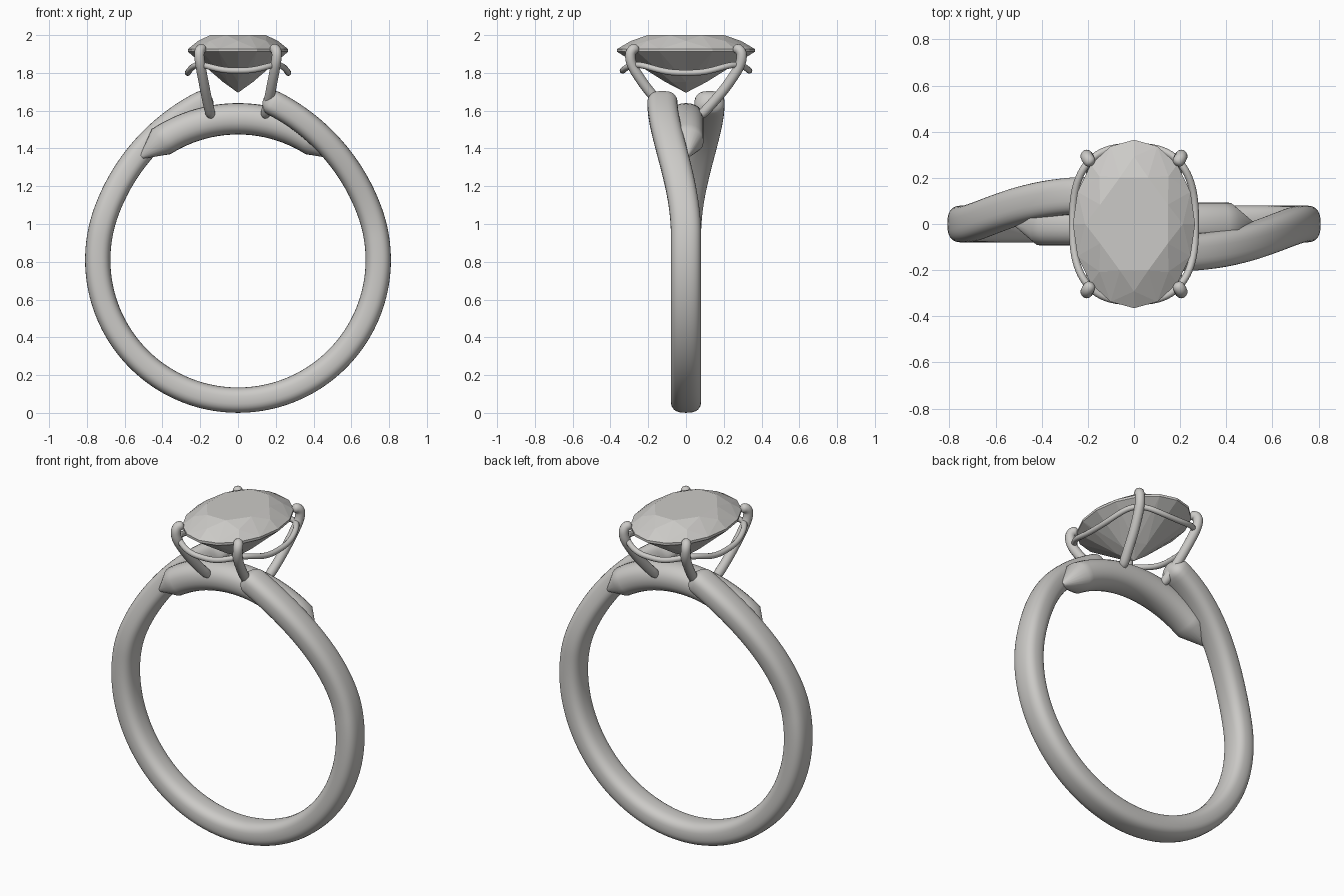
import bpy
import bmesh
from math import sin, cos, pi, radians, sqrt
from mathutils import Vector

cube = bpy.data.objects.get("Cube")
if cube:
    bpy.data.objects.remove(cube, do_unlink=True)

CENTRE_Z = 0.81
BAND_RADIUS = 0.7425

metal = bpy.data.materials.new("silver_grey")
metal.use_nodes = True
GREY = (0.6, 0.59, 0.57, 1)
metal.diffuse_color = GREY
metal.node_tree.nodes["Principled BSDF"].inputs["Base Color"].default_value = GREY


def add_object(name, bm, smooth):
    bmesh.ops.recalc_face_normals(bm, faces=bm.faces)
    mesh = bpy.data.meshes.new(name)
    bm.to_mesh(mesh)
    bm.free()
    mesh.materials.append(metal)
    obj = bpy.data.objects.new(name, mesh)
    bpy.context.collection.objects.link(obj)
    if smooth:
        bpy.ops.object.select_all(action="DESELECT")
        obj.select_set(True)
        bpy.context.view_layer.objects.active = obj
        bpy.ops.object.shade_smooth_by_angle(angle=radians(40))
    return obj


def sweep(name, path, sizes, ref, power=1.0, sides=24, closed=False):
    """Sweep a (super)ellipse along a path; sizes are half widths along ref and across it."""
    bm = bmesh.new()
    rings, n = [], len(path)
    for i, (p, (a, b)) in enumerate(zip(path, sizes)):
        if closed:
            tangent = path[(i + 1) % n] - path[i - 1]
        else:
            tangent = path[min(i + 1, n - 1)] - path[max(i - 1, 0)]
        tangent.normalize()
        u = (ref - tangent * ref.dot(tangent)).normalized()
        v = tangent.cross(u)
        ring = []
        for k in range(sides):
            c, s = cos(2 * pi * k / sides), sin(2 * pi * k / sides)
            c = abs(c) ** power * (1 if c > 0 else -1)
            s = abs(s) ** power * (1 if s > 0 else -1)
            ring.append(bm.verts.new(p + u * a * c + v * b * s))
        rings.append(ring)
    pairs = list(zip(rings, rings[1:]))
    if closed:
        pairs.append((rings[-1], rings[0]))
    else:
        bm.faces.new(rings[0])
        bm.faces.new(rings[-1])
    for r, q in pairs:
        for k in range(sides):
            m = (k + 1) % sides
            bm.faces.new((r[k], r[m], q[m], q[k]))
    return add_object(name, bm, True)


def dome(distance, length):
    """Scale factor that rounds off a tube end."""
    t = min(max(distance / length, 0.0), 1.0)
    return max(sqrt(1 - (1 - t) ** 2), 0.03)


def spline(points, steps):
    """Smooth path through a few points."""
    pts = [Vector(p) for p in points]
    pts = [2 * pts[0] - pts[1]] + pts + [2 * pts[-1] - pts[-2]]
    out = []
    for a, b, c, d in zip(pts, pts[1:], pts[2:], pts[3:]):
        for i in range(steps):
            t = i / steps
            out.append(0.5 * (2 * b + (c - a) * t + (2 * a - 5 * b + 4 * c - d) * t * t
                              + (3 * b - a - 3 * c + d) * t ** 3))
    return out + [pts[-2]]


Y_AXIS, Z_AXIS = Vector((0, 1, 0)), Vector((0, 0, 1))

# Open band: both ends rise outward and pass each other front and back
END = 171
angles = [-END + 2 * END * i / 180 for i in range(181)]
angles += [s * (END - d) for s in (-1, 1) for d in (0.15, 0.5, 1, 2.7)]
path, sizes = [], []
for angle in sorted(angles):
    side = 1 if angle > 0 else -1
    rise = max(abs(angle) - 110, 0) / 57
    turn = min(max(abs(angle) - 100, 0) / 68, 1)
    r = BAND_RADIUS + 0.107 * rise ** 2
    y = -side * 0.125 * turn * turn * (3 - 2 * turn)
    path.append(Vector((r * sin(radians(angle)), y, CENTRE_Z - r * cos(radians(angle)))))
    f = dome(END - abs(angle), 4)
    sizes.append((0.08 * f, 0.067 * f))
sweep("band", path, sizes, Y_AXIS, power=0.75, sides=32)

# Bridge between the two band ends, with pointed tips
path, sizes = [], []
TIP, SHOULDER = 43, 33
for angle in [-TIP, -SHOULDER] + [i * 3 for i in range(-10, 11)] + [SHOULDER, TIP]:
    r = 0.747
    path.append(Vector((r * sin(radians(angle)), 0, CENTRE_Z + r * cos(radians(angle)))))
    f = 0.15 if abs(angle) == TIP else 1
    sizes.append((0.093 * f, 0.083 * f))
sweep("bridge", path, sizes, Y_AXIS, power=0.9)

# Four claws holding the stone
claw = [(0.14, 0.065, 1.56), (0.16, 0.14, 1.64), (0.178, 0.215, 1.73), (0.197, 0.28, 1.83),
        (0.205, 0.295, 1.89), (0.2, 0.283, 1.922), (0.18, 0.255, 1.928)]
for sx, side_name in ((1, "left"), (-1, "right")):
    for sy, end_name in ((-1, "front"), (1, "back")):
        path = spline([(x * sx, y * sy, z) for x, y, z in claw], 6)
        last = len(path) - 1
        sizes = []
        for i in range(last + 1):
            f = 0.027 * min(dome(i + 0.1, 3), dome(last - i + 0.1, 4))
            sizes.append((f, f))
        sweep(f"claw_{end_name}_{side_name}", path, sizes, Y_AXIS, sides=14)

# Gallery wire looping round the claws, sagging between them
path = []
for i in range(96):
    t = 2 * pi * i / 96
    c, s = cos(t), sin(t)
    x = 0.266 * abs(c) ** 0.75 * (1 if c > 0 else -1)
    y = 0.335 * abs(s) ** 0.75 * (1 if s > 0 else -1)
    sag = 0.042 if abs(c) > abs(s) else 0.03
    path.append(Vector((x, y, 1.842 - sag * cos(2 * t) ** 2)))
sweep("gallery_wire", path, [(0.016, 0.016)] * len(path), Z_AXIS, sides=12, closed=True)

# Oval brilliant-cut stone: facets come from the hull of a few rings
bm = bmesh.new()
rings = [  # count, start as part of a step, relative radius, height
    (8, 0.5, 0.6, 2.0), (8, 0, 0.8, 1.969), (16, 0, 1, 1.926),
    (16, 0, 1, 1.912), (8, 0, 0.3, 1.752), (1, 0, 0, 1.695)]
for count, start, r, z in rings:
    for k in range(count):
        t = 2 * pi * (k + start) / count
        bm.verts.new((0.265 * r * cos(t), 0.365 * r * sin(t), z))
bmesh.ops.convex_hull(bm, input=bm.verts)
bmesh.ops.dissolve_limit(bm, angle_limit=radians(1), verts=bm.verts, edges=bm.edges)
add_object("oval_stone", bm, False)
